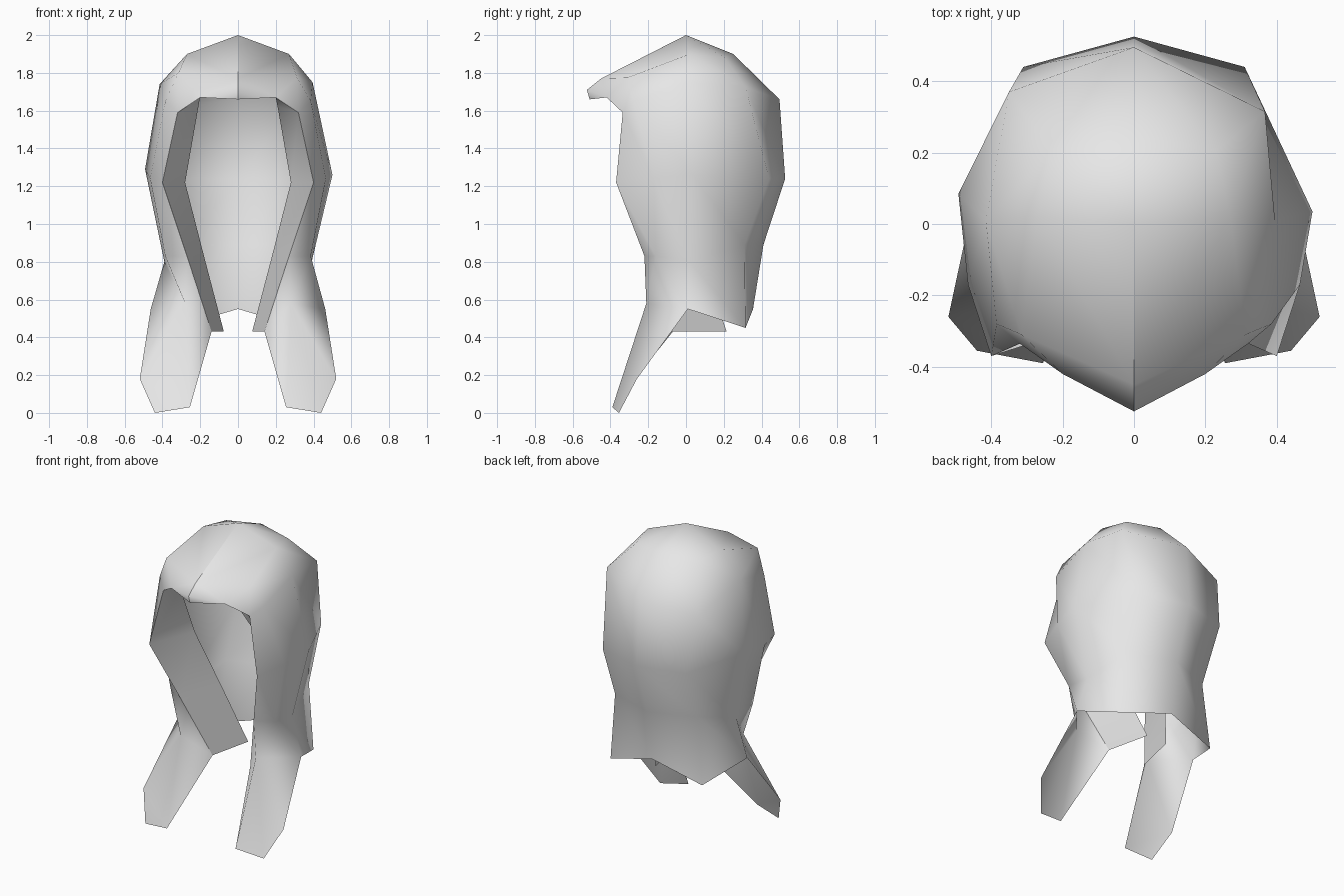
import bpy
import bmesh

cube = bpy.data.objects.get("Cube")
if cube:
    bpy.data.objects.remove(cube, do_unlink=True)

# Single plain grey
GREY = (0.8, 0.8, 0.8, 1.0)
mat = bpy.data.materials.new("light_grey")
mat.use_nodes = True
mat.diffuse_color = GREY
bsdf = next(n for n in mat.node_tree.nodes if n.type == 'BSDF_PRINCIPLED')
bsdf.inputs["Base Color"].default_value = GREY


def sheet(name, points, faces, outward, right=None):
    """Build the left (+x) half, then its mirror image; right holds points that differ there."""
    right = right or {}
    bm = bmesh.new()
    v = {key: bm.verts.new(co) for key, co in points.items()}
    for f in faces:
        bm.faces.new([v[k] for k in f])
    bmesh.ops.recalc_face_normals(bm, faces=bm.faces[:])
    # Make the half face away from, or towards, the middle plane
    if (sum(f.normal.x * f.calc_area() for f in bm.faces) > 0) != outward:
        bmesh.ops.reverse_faces(bm, faces=bm.faces[:])
    # Right half, sharing the points on the middle plane
    twin = {}
    for key, (x, y, z) in points.items():
        twin[v[key]] = v[key] if x == 0 else bm.verts.new(right.get(key, (-x, y, z)))
    for f in bm.faces[:]:
        bm.faces.new([twin[p] for p in reversed(f.verts)])
    for f in bm.faces:
        f.smooth = True
    # The front parting stays crisp
    for e in bm.edges:
        if all(p.co.x == 0 and p.co.y < 0.01 for p in e.verts):
            e.smooth = False
    me = bpy.data.meshes.new(name)
    bm.to_mesh(me)
    bm.free()
    me.materials.append(mat)
    ob = bpy.data.objects.new(name, me)
    bpy.context.collection.objects.link(ob)


# Rings from top to bottom; columns: front edge, cheek, side, rear corner, back
rings = [
    [(0.32, -0.335, 1.59), (0.385, -0.28, 1.65), (0.395, 0.01, 1.75), (0.367, 0.315, 1.725), (0, 0.495, 1.66)],
    [(0.40, -0.37, 1.22), (0.465, -0.17, 1.24), (0.50, 0.035, 1.26), (0.31, 0.44, 1.24), (0, 0.525, 1.24)],
    [(0.27, -0.22, 0.83), (0.385, -0.16, 0.83), (0.39, 0.02, 0.80), (0.31, 0.31, 0.89), (0, 0.41, 0.89)],
    [(0.14, -0.07, 0.43), (0.28, -0.21, 0.58), (0.462, 0.01, 0.55), (0.34, 0.315, 0.45), (0, 0.355, 0.55)],
]
points = {(r, c): co for r, ring in enumerate(rings) for c, co in enumerate(ring)}

# Crown, temples and pointed brow
points.update({
    "apex": (0, 0, 2.0),
    "crown_side": (0.27, 0.02, 1.90),
    "crown_rear": (0.23, 0.205, 1.88),
    "crown_back": (0, 0.25, 1.90),
    "temple": (0.312, -0.31, 1.775),
    "ridge": (0, -0.45, 1.77),
    "peak": (0, -0.525, 1.71),
    "peak_under": (0, -0.51, 1.66),
    "brow": (0.20, -0.42, 1.67),
})
# Hanging front lock
points.update({
    "lock_outer": (0.52, -0.26, 0.18),
    "lock_tip": (0.44, -0.355, 0.0),
    "lock_inner": (0.255, -0.39, 0.03),
})
# The right half is slightly uneven
right = {
    (0, 2): (-0.415, 0.01, 1.74),
    (0, 3): (-0.35, 0.37, 1.61),
    (1, 2): (-0.492, 0.085, 1.29),
    (2, 3): (-0.295, 0.295, 0.89),
    "temple": (-0.315, -0.31, 1.80),
}

faces = [((r, c), (r, c + 1), (r + 1, c + 1), (r + 1, c))
         for r in range(3) for c in range(4)]
faces += [
    ("apex", "crown_side", "crown_rear"),
    ("apex", "crown_rear", "crown_back"),
    ("apex", "ridge", "crown_side"),
    ("ridge", "temple", "crown_side"),
    ("ridge", "brow", "temple"),
    ("ridge", "peak", "brow"),
    ("peak", "peak_under", "brow"),
    ("brow", (0, 0), "temple"),
    ("temple", (0, 0), (0, 1)),
    ("temple", (0, 1), (0, 2)),
    ("crown_side", "temple", (0, 2)),
    ("crown_side", (0, 2), (0, 3), "crown_rear"),
    ("crown_rear", (0, 3), (0, 4), "crown_back"),
    ((3, 0), (3, 1), "lock_inner"),
    ((3, 1), (3, 2), "lock_outer"),
    ((3, 1), "lock_outer", "lock_tip", "lock_inner"),
]
sheet("hair_shell", points, faces, True, right)

# Inner side panels, folded back from the front edge
outer = [points["brow"]] + [ring[0] for ring in rings]
inner = [(0.20, -0.36, 1.68), (0.21, -0.31, 1.62), (0.28, -0.06, 1.22),
         (0.18, 0.08, 0.83), (0.075, 0.215, 0.43)]
panel = {("o", i): p for i, p in enumerate(outer)}
panel.update({("i", i): p for i, p in enumerate(inner)})
strips = [(("o", i), ("o", i + 1), ("i", i + 1), ("i", i)) for i in range(4)]
sheet("inner_panels", panel, strips, False)
